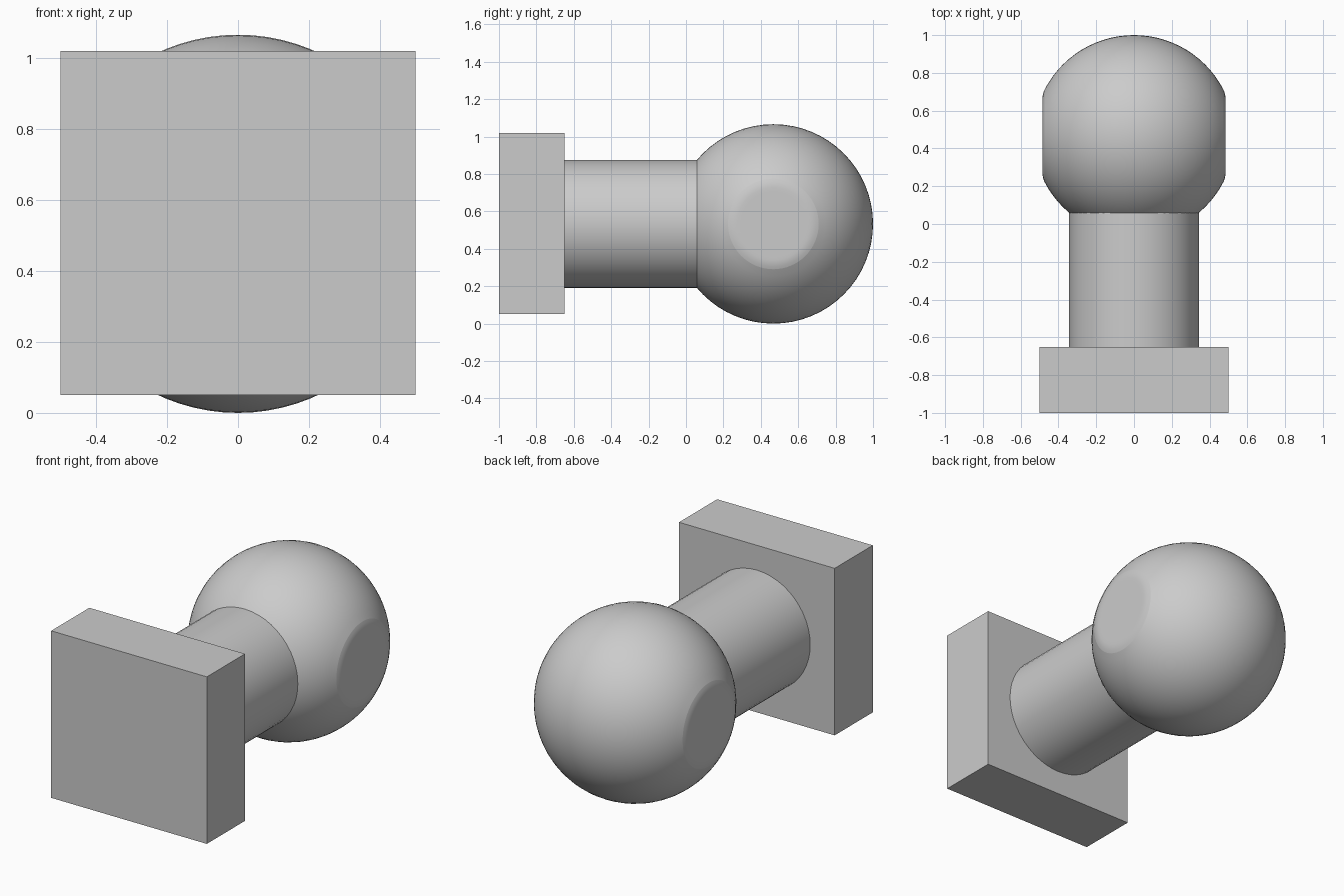
import bpy, bmesh, math
from mathutils import Matrix, Vector

if "Cube" in bpy.data.objects:
    bpy.data.objects.remove(bpy.data.objects["Cube"], do_unlink=True)

AXIS_Z = 0.533       # height of the knob's centre line
BALL_Y = 0.467
BALL_R = 0.533
FLAT_X = 0.485       # distance of the side flats from the centre

grey = bpy.data.materials.new("plain grey")
grey.use_nodes = True
grey.diffuse_color = (0.6, 0.6, 0.6, 1)
grey.node_tree.nodes["Principled BSDF"].inputs["Base Color"].default_value = grey.diffuse_color


def add_object(name, bm, smooth=True):
    mesh = bpy.data.meshes.new(name)
    bmesh.ops.recalc_face_normals(bm, faces=bm.faces[:])
    bm.to_mesh(mesh)
    bm.free()
    mesh.materials.append(grey)
    obj = bpy.data.objects.new(name, mesh)
    bpy.context.collection.objects.link(obj)
    if smooth:
        bpy.ops.object.select_all(action="DESELECT")
        obj.select_set(True)
        bpy.context.view_layer.objects.active = obj
        bpy.ops.object.shade_smooth_by_angle(angle=math.radians(35))
    return obj


# Square base block
bm = bmesh.new()
size = Matrix.Diagonal((1.0, 0.35, 0.97, 1))
bmesh.ops.create_cube(bm, size=1, matrix=Matrix.Translation((0, -0.825, 0.535)) @ size)
add_object("base_block", bm, smooth=False)

# Round neck, running from the block into the ball
bm = bmesh.new()
y0, y1 = -0.65, 0.2
place = Matrix.Translation((0, (y0 + y1) / 2, AXIS_Z)) @ Matrix.Rotation(math.pi / 2, 4, "X")
bmesh.ops.create_cone(bm, cap_ends=True, segments=48, radius1=0.343, radius2=0.343,
                      depth=y1 - y0, matrix=place)
add_object("neck", bm)

# Ball with a softened flat on each side
bm = bmesh.new()
bmesh.ops.create_uvsphere(bm, u_segments=64, v_segments=40, radius=BALL_R,
                          matrix=Matrix.Rotation(math.pi / 2, 4, "Y"))
for side in (1, -1):
    normal = Vector((side, 0, 0))
    cut = bmesh.ops.bisect_plane(bm, geom=bm.verts[:] + bm.edges[:] + bm.faces[:],
                                 plane_co=normal * FLAT_X, plane_no=normal, clear_outer=True)
    rim = [e for e in cut["geom_cut"] if isinstance(e, bmesh.types.BMEdge)]
    bmesh.ops.contextual_create(bm, geom=rim)
    bmesh.ops.bevel(bm, geom=rim, offset=0.025, segments=3, profile=0.5, affect="EDGES")
    cap = [f for f in bm.faces if f.normal.x * side > 0.999 and len(f.verts) > 8]
    bmesh.ops.inset_region(bm, faces=cap, thickness=0.02)
bmesh.ops.translate(bm, verts=bm.verts[:], vec=(0, BALL_Y, AXIS_Z))
add_object("ball", bm)
